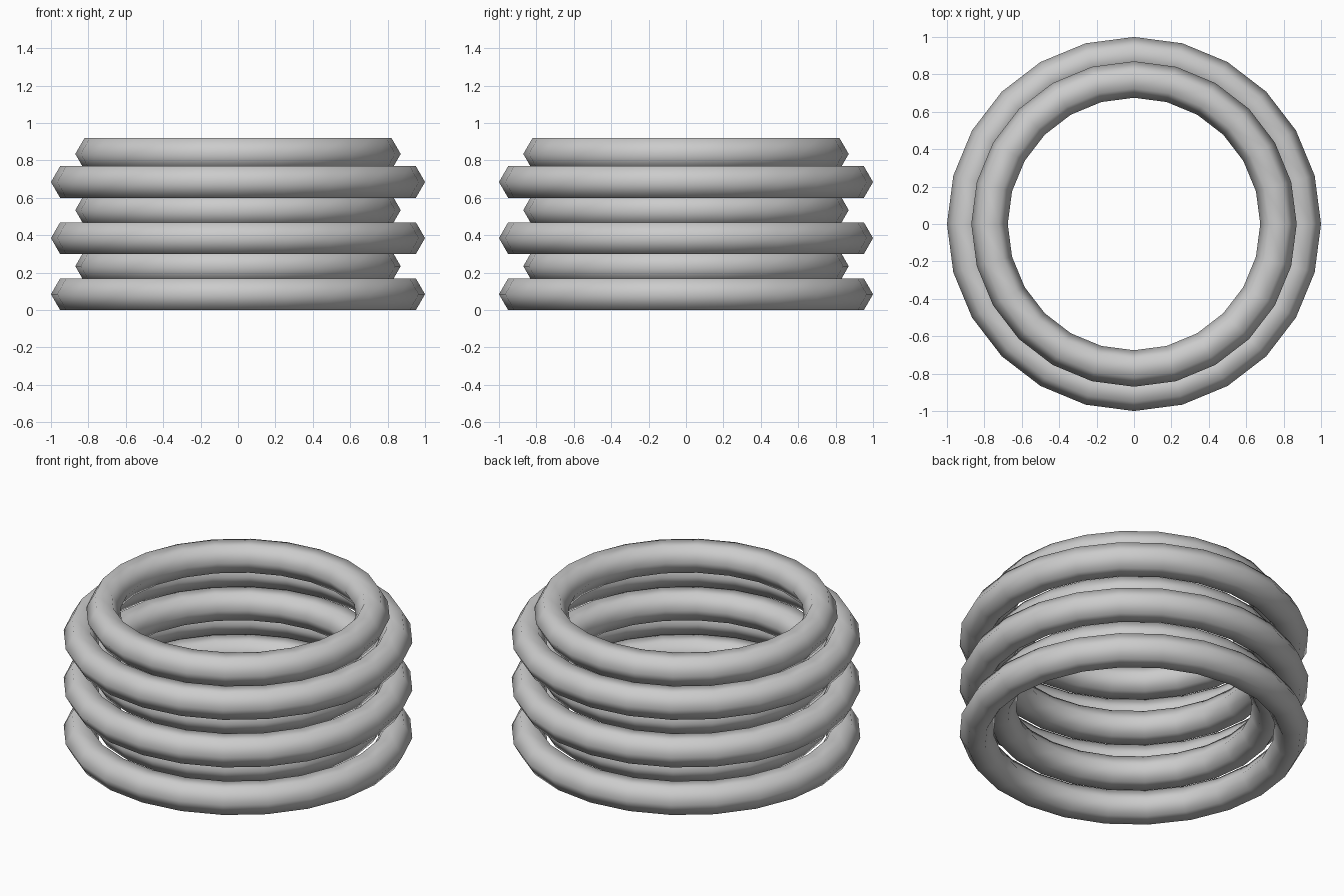
import bpy
import math

if "Cube" in bpy.data.objects:
    bpy.data.objects.remove(bpy.data.objects["Cube"])

TUBE = 0.0975                                   # hexagonal tube radius
BASE = TUBE * math.sin(math.radians(60))        # half height of the tube
STEP = 0.15                                     # vertical spacing of rings


def ring(name, outer, z):
    bpy.ops.mesh.primitive_torus_add(
        major_segments=24, minor_segments=6,
        major_radius=outer - TUBE, minor_radius=TUBE, location=(0, 0, z))
    ob = bpy.context.object
    ob.name = name
    bpy.ops.object.shade_smooth()


# Alternating wide and narrow rings, stacked from the ground up
for i in range(6):
    wide = i % 2 == 0
    ring(f"{'wide' if wide else 'narrow'}_ring_{i // 2 + 1}",
         1.0 if wide else 0.87, BASE + i * STEP)
